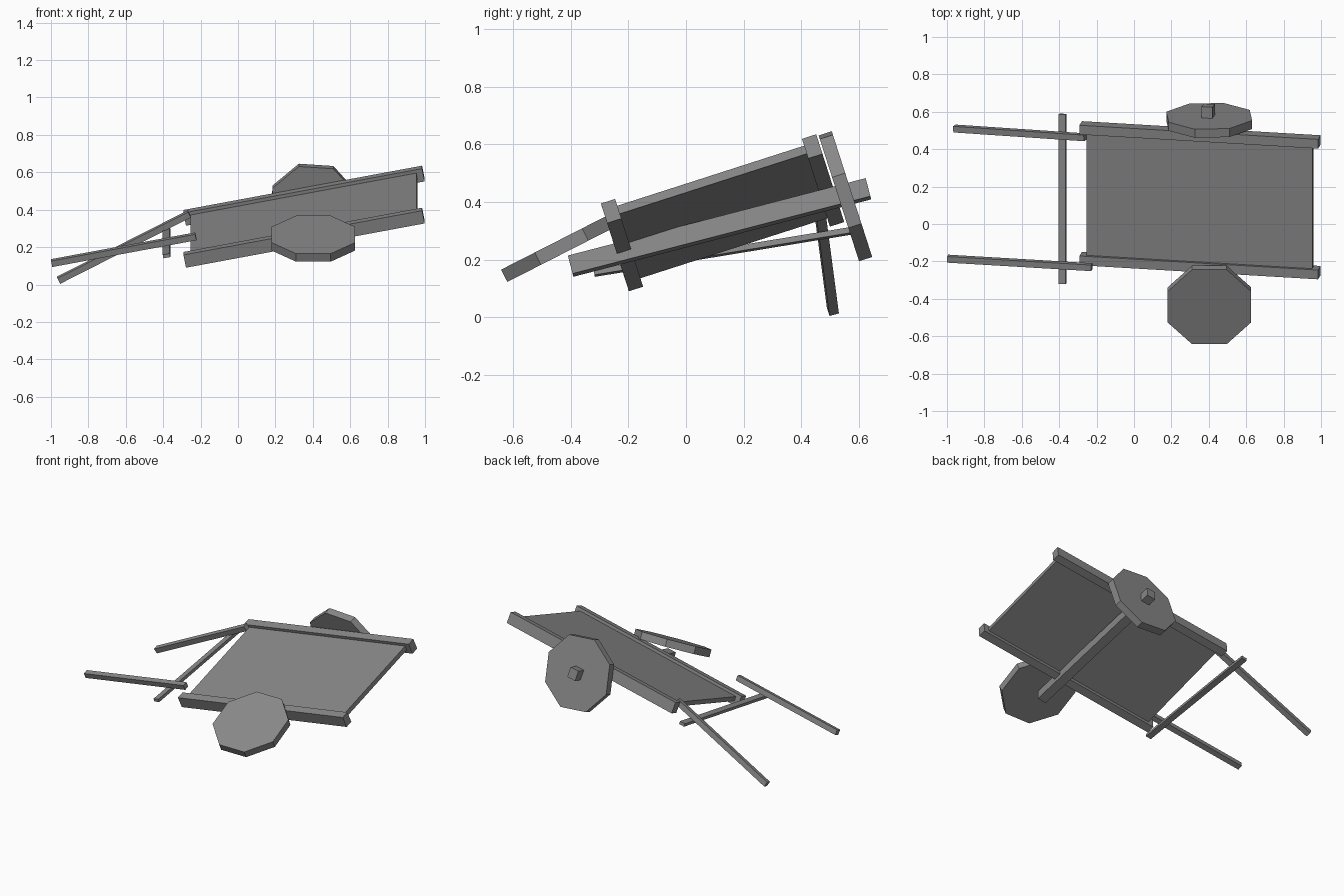
import bpy, bmesh
from math import radians
from mathutils import Matrix, Vector

if "Cube" in bpy.data.objects:
    bpy.data.objects.remove(bpy.data.objects["Cube"], do_unlink=True)

GREY = (0.25, 0.25, 0.25, 1)
mat = bpy.data.materials.new("weathered grey")
mat.use_nodes = True
mat.diffuse_color = GREY
mat.node_tree.nodes["Principled BSDF"].inputs["Base Color"].default_value = GREY

# Tilted frame of the cart: along the bed, across it, and up from it
ALONG = Vector((0.981, -0.058, 0.182)).normalized()
ACROSS = Vector((0, 0.952, 0.306)).normalized()
UP = ALONG.cross(ACROSS).normalized()
MIDDLE = Vector((0.353, 0.127, 0.3625))


def frame(centre, x_dir, y_hint):
    """Matrix at centre with its x along x_dir and its y near y_hint."""
    x = Vector(x_dir).normalized()
    z = x.cross(Vector(y_hint)).normalized()
    rot = Matrix((x, z.cross(x), z)).transposed()
    return Matrix.Translation(centre) @ rot.to_4x4()


def finish(name, bm, matrix):
    bm.transform(matrix)
    mesh = bpy.data.meshes.new(name)
    bm.to_mesh(mesh)
    bm.free()
    mesh.materials.append(mat)
    obj = bpy.data.objects.new(name, mesh)
    bpy.context.collection.objects.link(obj)


def beam(name, centre, size, x_dir=ALONG, y_hint=ACROSS):
    bm = bmesh.new()
    bmesh.ops.create_cube(bm, size=1)
    bmesh.ops.scale(bm, vec=size, verts=bm.verts)
    finish(name, bm, frame(centre, x_dir, y_hint))


def bar_between(name, start, end, width, height):
    """Cross-wise bar, its section pitched with the bed."""
    start, end = Vector(start), Vector(end)
    beam(name, (start + end) / 2, ((end - start).length, width, height),
         end - start, -ALONG)


def wheel(name, centre, normal, turn):
    bm = bmesh.new()
    bmesh.ops.create_cone(bm, cap_ends=True, segments=8, radius1=0.242,
                          radius2=0.242, depth=0.048)
    spin = Matrix.Rotation(radians(22.5 + turn), 4, 'Z')
    y_dir = Vector(normal).cross((1, 0, 0))
    finish(name, bm, frame(centre, (1, 0, 0), y_dir) @ spin)


# Bed and side rails
beam("bed", MIDDLE + UP * 0.003, (1.23, 0.70, 0.03))
for side, name in ((-1, "front_rail"), (1, "back_rail")):
    beam(name, MIDDLE + ACROSS * side * 0.367, (1.30, 0.052, 0.073))

# Axle under the bed
bar_between("axle", (0.396, -0.401, 0.177), (0.396, 0.634, 0.446), 0.06, 0.066)

# One wheel on the axle, one slipped off and leaning
wheel("back_wheel", (0.402, 0.554, 0.42), ACROSS, 4)
wheel("loose_wheel", (0.403, -0.4325, 0.245), (0, -0.454, 0.891), 0)

# Handles, the back one hanging down
HANDLE = (0.785, 0.034, 0.034)
beam("front_handle", (-0.611, -0.208, 0.186), HANDLE)
beam("back_handle", (-0.61, 0.487, 0.20), HANDLE, (0.70, -0.047, 0.355))

# Crossbar between the handles
bar_between("crossbar", (-0.382, -0.319, 0.153), (-0.382, 0.588, 0.302), 0.038, 0.02)
